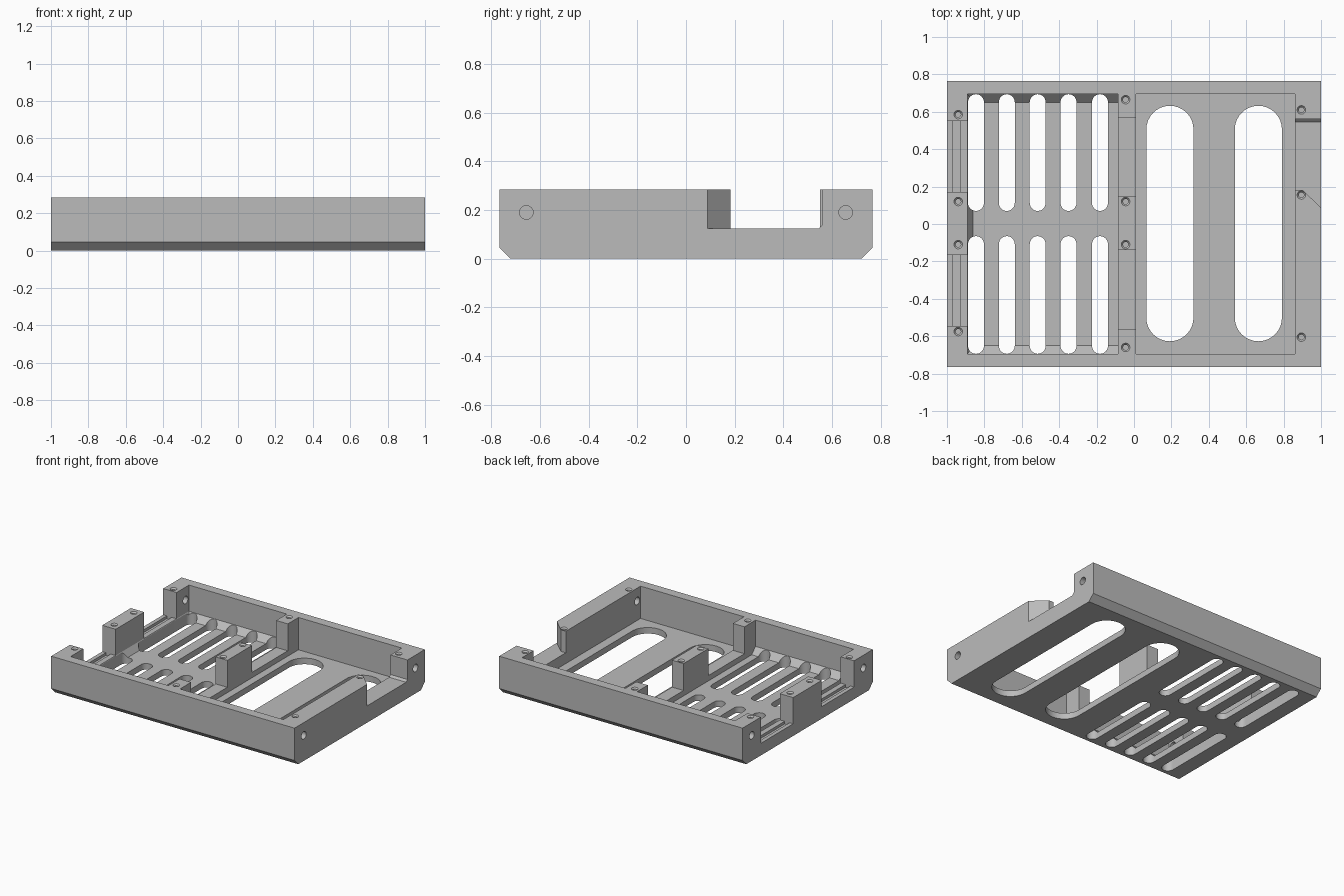
import bpy, bmesh, math
from mathutils import Matrix

if "Cube" in bpy.data.objects:
    bpy.data.objects.remove(bpy.data.objects["Cube"])

grey = bpy.data.materials.new("mid grey")
grey.diffuse_color = (0.5, 0.5, 0.5, 1)
grey.use_nodes = True
grey.node_tree.nodes["Principled BSDF"].inputs["Base Color"].default_value = grey.diffuse_color


def loft(name, rings, turn=None):
    """Closed solid through rings, each ring = (list of xy, z)."""
    bm = bmesh.new()
    loops = [[bm.verts.new((x, y, z)) for x, y in pts] for pts, z in rings]
    n = len(loops[0])
    bm.faces.new(loops[0][::-1])
    bm.faces.new(loops[-1])
    for a, b in zip(loops, loops[1:]):
        for i in range(n):
            j = (i + 1) % n
            bm.faces.new((a[i], a[j], b[j], b[i]))
    if turn:
        bm.transform(turn)
    bmesh.ops.recalc_face_normals(bm, faces=bm.faces)
    me = bpy.data.meshes.new(name)
    bm.to_mesh(me)
    bm.free()
    me.materials.append(grey)
    ob = bpy.data.objects.new(name, me)
    bpy.context.collection.objects.link(ob)
    return ob


def rect(x0, x1, y0, y1):
    return [(x0, y0), (x1, y0), (x1, y1), (x0, y1)]


def circle(x, y, r, n=24):
    return [(x + r * math.cos(2 * math.pi * i / n),
             y + r * math.sin(2 * math.pi * i / n)) for i in range(n)]


def slot(x, w, y0, y1, n=16):
    r = w / 2
    top = [(x + r * math.cos(math.pi * i / n),
            y1 - r + r * math.sin(math.pi * i / n)) for i in range(n + 1)]
    low = [(x - r * math.cos(math.pi * i / n),
            y0 + r - r * math.sin(math.pi * i / n)) for i in range(n + 1)]
    return top + low


# yz (or yz-like) profiles are extruded along x with this turn
ALONG_X = Matrix(((0, 0, 1, 0), (1, 0, 0, 0), (0, 1, 0, 0), (0, 0, 0, 1)))
H = 0.285
FLOOR = 0.045
TOP = 0.4

# tray block with bevelled lower front and back edges
W, C = 0.765, 0.045
tray = loft("tray", [([(-W + C, 0), (W - C, 0), (W, C), (W, H), (-W, H), (-W, C)], x)
                     for x in (-1, 1)], ALONG_X)


def cut(shape):
    m = tray.modifiers.new("cut", "BOOLEAN")
    m.operation = "DIFFERENCE"
    m.solver = "EXACT"
    m.object = shape
    bpy.context.view_layer.objects.active = tray
    bpy.ops.object.modifier_apply(modifier=m.name)
    bpy.data.objects.remove(shape)


def cut_box(pts, z0, z1=TOP):
    cut(loft("cutter", [(pts, z0), (pts, z1)]))


# left bay with sloped lower walls, right bay with straight walls
cut(loft("cutter", [(rect(-0.86, -0.085, -0.65, 0.65), FLOOR),
                    (rect(-0.89, -0.085, -0.695, 0.695), 0.09),
                    (rect(-0.89, -0.085, -0.695, 0.695), TOP)]))
cut_box(rect(0.01, 0.86, -0.695, 0.695), FLOOR)

# gaps in the divider and the left wall, leaving posts
for y0, y1 in ((0.15, 0.57), (-0.565, -0.14)):
    cut_box(rect(-0.12, 0.05, y0, y1), 0.085)
for y0, y1 in ((0.17, 0.55), (-0.545, -0.165)):
    cut_box(rect(-1.1, -0.87, y0, y1), 0.09)
    cut_box(rect(-0.97, -0.93, y0, y1), 0.07)

# right wall opening: angled front end, small bevel at the back end
N0, N1 = 0.125, 0.14
for_ring = lambda y: [(0.8, 0.183), (0.9, 0.183), (1.0, 0.088), (1.1, -0.007), (1.1, y), (0.8, y)]
cut(loft("cutter", [(for_ring(0.546), N0), (for_ring(0.561), N1), (for_ring(0.561), TOP)]))

# floor slots
for x in (-0.845, -0.68, -0.515, -0.35, -0.182):
    for y0, y1 in ((0.07, 0.694), (-0.694, -0.065)):
        cut_box(slot(x, 0.085, y0, y1), -0.1, 0.2)
for x in (0.192, 0.665):
    cut_box(slot(x, 0.252, -0.627, 0.632), -0.1, 0.2)

# countersunk screw holes in the post tops
screws = ([(-0.94, y) for y in (0.585, 0.12, -0.11, -0.575)]
          + [(-0.045, y) for y in (0.665, 0.12, -0.11, -0.66)]
          + [(0.895, y) for y in (0.61, 0.155, -0.605)])
for x, y in screws:
    cut(loft("cutter", [(circle(x, y, 0.014), 0.16), (circle(x, y, 0.014), H - 0.01),
                        (circle(x, y, 0.023), H), (circle(x, y, 0.023), TOP)]))

# side mounting holes through the end walls
for x0, x1 in ((-1.1, -0.8), (0.8, 1.1)):
    for y in (-0.655, 0.655):
        cut(loft("cutter", [(circle(y, 0.19, 0.028), x0), (circle(y, 0.19, 0.028), x1)], ALONG_X))

bpy.ops.object.select_all(action="DESELECT")
tray.select_set(True)
bpy.context.view_layer.objects.active = tray
bpy.ops.object.shade_smooth_by_angle(angle=math.radians(30))
